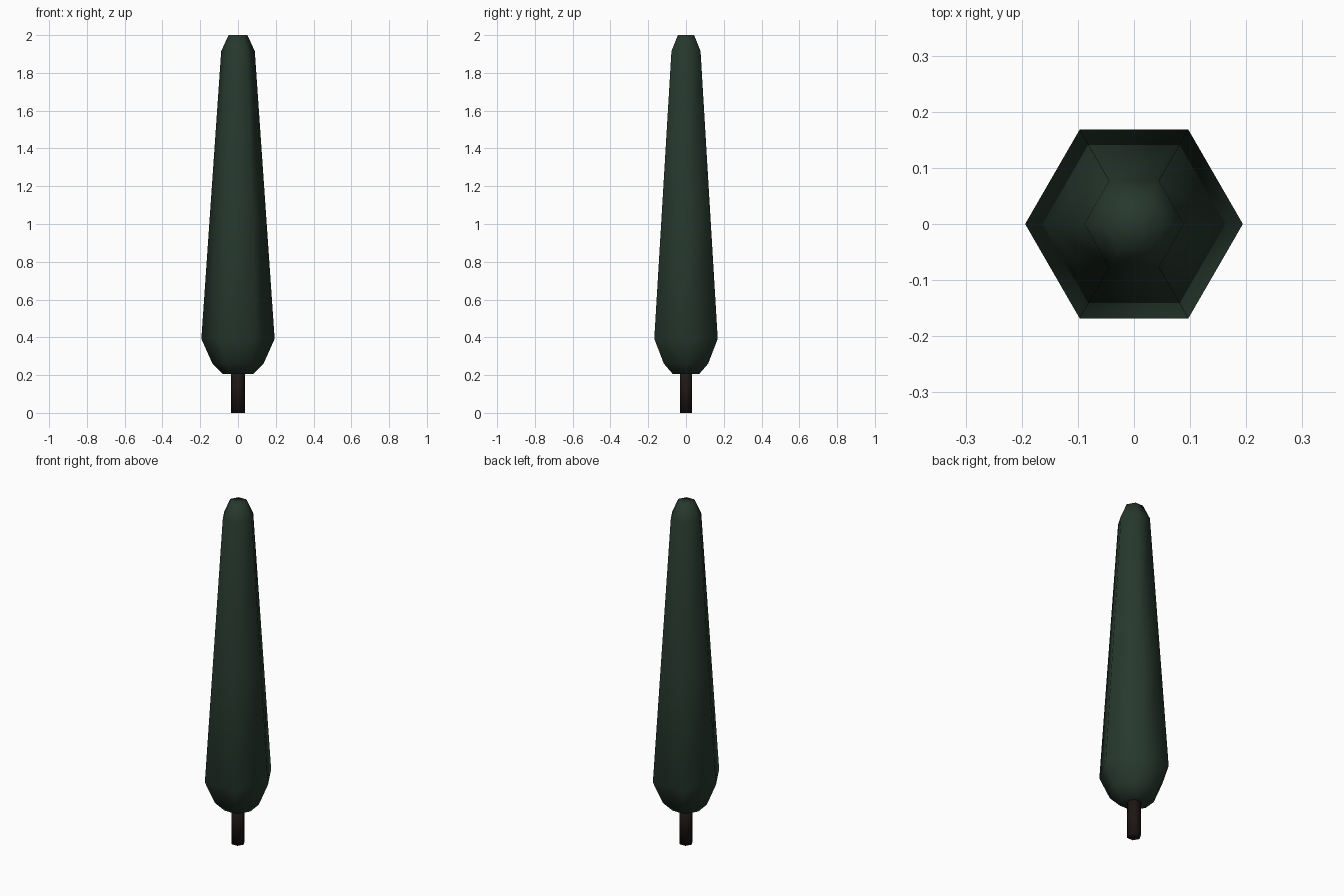
import bpy, bmesh
from math import cos, sin, pi

if "Cube" in bpy.data.objects:
    bpy.data.objects.remove(bpy.data.objects["Cube"])

SIDES = 6


def material(name, rgb):
    mat = bpy.data.materials.new(name)
    mat.diffuse_color = (*rgb, 1)
    mat.use_nodes = True
    mat.node_tree.nodes["Principled BSDF"].inputs["Base Color"].default_value = mat.diffuse_color
    return mat


def lathe(name, profile, mat):
    """Stack hexagonal rings from (radius, z) pairs and cap both ends."""
    bm = bmesh.new()
    rings = [[bm.verts.new((r * cos(2 * pi * i / SIDES), r * sin(2 * pi * i / SIDES), z))
              for i in range(SIDES)] for r, z in profile]
    for low, high in zip(rings, rings[1:]):
        for i in range(SIDES):
            j = (i + 1) % SIDES
            bm.faces.new((low[i], low[j], high[j], high[i]))
    bm.faces.new(rings[0][::-1])
    bm.faces.new(rings[-1])
    for f in bm.faces:
        f.smooth = True
    mesh = bpy.data.meshes.new(name)
    bm.to_mesh(mesh)
    bm.free()
    mesh.materials.append(mat)
    obj = bpy.data.objects.new(name, mesh)
    bpy.context.collection.objects.link(obj)
    return obj


# Tall tapered foliage
lathe("foliage", [(0.08, 0.205), (0.135, 0.26), (0.194, 0.392), (0.15, 1.03),
                  (0.089, 1.915), (0.05, 2.0)],
      material("dark_green", (0.02, 0.04, 0.027)))

# Short trunk, running slightly into the foliage
lathe("trunk", [(0.038, 0.0), (0.038, 0.24)], material("dark_bark", (0.012, 0.008, 0.007)))
